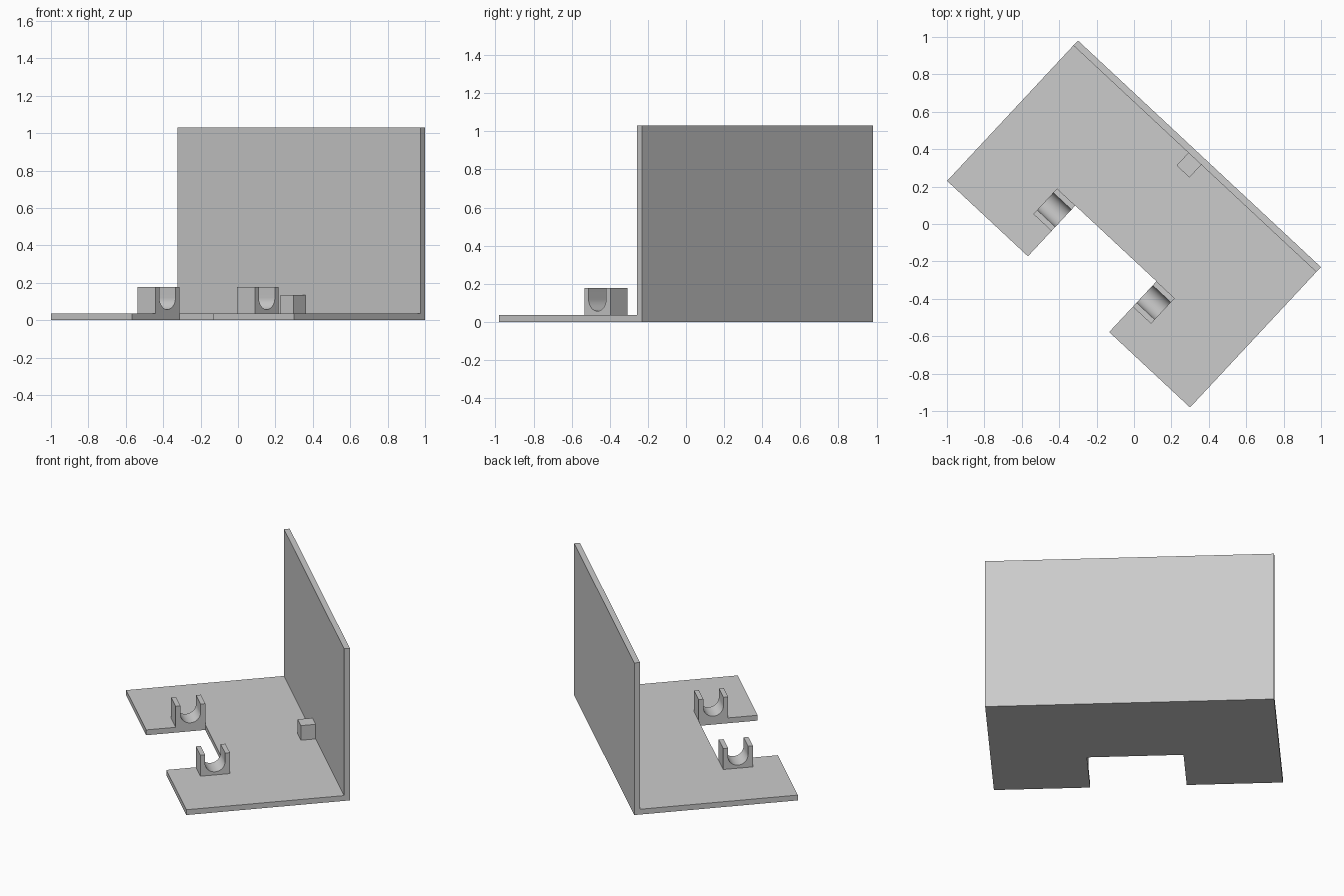
import bpy
import bmesh
from math import radians, sin, cos, pi

old = bpy.data.objects.get("Cube")
if old:
    bpy.data.objects.remove(old, do_unlink=True)

# Main dimensions, in the part's own frame (x along the wall, y towards it)
TURN = radians(-43)
HALF_LEN, HALF_DEPTH, HEIGHT, THICK = 0.888, 0.513, 1.03, 0.036
NOTCH_HALF, NOTCH_BACK = 0.297, -0.142
SINK = 0.004  # small overlap into the base

grey = bpy.data.materials.new("plain grey")
grey.use_nodes = True
colour = (0.6, 0.6, 0.6, 1)
grey.diffuse_color = colour
grey.node_tree.nodes["Principled BSDF"].inputs["Base Color"].default_value = colour


def prism(name, profile, x0, x1):
    """Extrude a (y, z) profile from x0 to x1, turned to the diagonal."""
    bm = bmesh.new()
    face = bm.faces.new([bm.verts.new((x0, y, z)) for y, z in profile])
    ext = bmesh.ops.extrude_face_region(bm, geom=[face])
    moved = [v for v in ext["geom"] if isinstance(v, bmesh.types.BMVert)]
    bmesh.ops.translate(bm, verts=moved, vec=(x1 - x0, 0, 0))
    bmesh.ops.recalc_face_normals(bm, faces=bm.faces)
    mesh = bpy.data.meshes.new(name)
    bm.to_mesh(mesh)
    bm.free()
    mesh.materials.append(grey)
    obj = bpy.data.objects.new(name, mesh)
    obj.rotation_euler.z = TURN
    bpy.context.collection.objects.link(obj)
    return obj


def rect(y0, y1, z0, z1):
    return [(y0, z0), (y1, z0), (y1, z1), (y0, z1)]


def activate(obj):
    bpy.ops.object.select_all(action="DESELECT")
    obj.select_set(True)
    bpy.context.view_layer.objects.active = obj


# Base plate and upright wall in one angled piece
inner = HALF_DEPTH - THICK
angle = [(-HALF_DEPTH, 0), (HALF_DEPTH, 0), (HALF_DEPTH, HEIGHT),
         (inner, HEIGHT), (inner, THICK), (-HALF_DEPTH, THICK)]
body = prism("base_and_wall", angle, -HALF_LEN, HALF_LEN)

# Notch in the open edge of the base
cutter = prism("notch_cutter", rect(-1, NOTCH_BACK, -0.1, 0.1), -NOTCH_HALF, NOTCH_HALF)
cutter.hide_render = True
cut = body.modifiers.new("notch", "BOOLEAN")
cut.operation = "DIFFERENCE"
cut.solver = "EXACT"
cut.object = cutter
activate(body)
bpy.ops.object.modifier_apply(modifier=cut.name)
bpy.data.objects.remove(cutter, do_unlink=True)

# Shaft cradles with a round-bottomed slot, one each side of the notch
y0, y1, top = -0.328, NOTCH_BACK, 0.178
mid, radius, axis_z, steps = (y0 + y1) / 2, 0.063, 0.12, 24
arc = [(mid + radius * cos(pi * i / steps), axis_z - radius * sin(pi * i / steps))
       for i in range(steps + 1)]
cradle = [(y0, THICK - SINK), (y1, THICK - SINK), (y1, top), (mid + radius, top),
          *arc, (mid - radius, top), (y0, top)]
for side, name in ((-1, "right_cradle"), (1, "left_cradle")):
    ends = sorted((side * NOTCH_HALF, side * 0.43))
    activate(prism(name, cradle, *ends))
    bpy.ops.object.shade_smooth_by_angle(angle=radians(30))

# Small stop block against the wall
prism("stop_block", rect(0.384, inner + SINK, THICK - SINK, 0.135), -0.047, 0.047)
